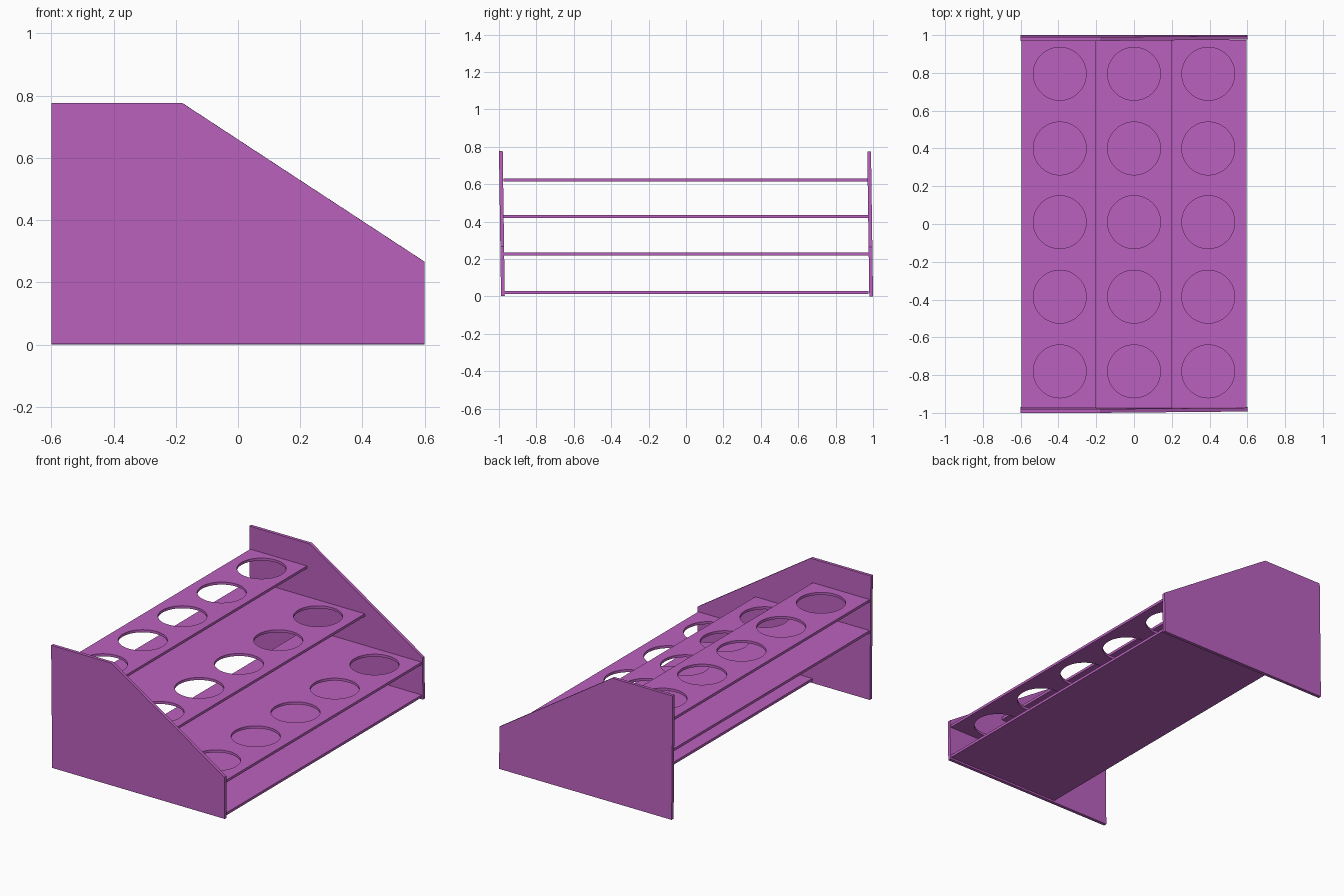
import bpy, bmesh, math
from mathutils import Matrix

if "Cube" in bpy.data.objects:
    bpy.data.objects.remove(bpy.data.objects["Cube"])

mat = bpy.data.materials.new("purple")
mat.diffuse_color = (0.50, 0.12, 0.52, 1)
mat.use_nodes = True
mat.node_tree.nodes["Principled BSDF"].inputs["Base Color"].default_value = mat.diffuse_color


def plate(name, outline, thick, holes=(), radius=0.14, matrix=Matrix()):
    """Flat board cut from an outline, with optional round holes."""
    cu = bpy.data.curves.new(name, 'CURVE')
    cu.dimensions = '2D'
    cu.fill_mode = 'BOTH'
    cu.extrude = thick / 2
    loops = [outline]
    for cx, cy in holes:
        loops.append([(cx + radius * math.cos(math.tau * i / 64),
                       cy + radius * math.sin(math.tau * i / 64)) for i in range(64)])
    for pts in loops:
        sp = cu.splines.new('POLY')
        sp.points.add(len(pts) - 1)
        for p, (x, y) in zip(sp.points, pts):
            p.co = (x, y, 0, 1)
        sp.use_cyclic_u = True
    tmp = bpy.data.objects.new(name + "_outline", cu)
    bpy.context.collection.objects.link(tmp)
    bpy.context.view_layer.update()
    me = bpy.data.meshes.new_from_object(
        tmp.evaluated_get(bpy.context.evaluated_depsgraph_get()))
    bpy.data.objects.remove(tmp)

    # weld caps to rims
    bm = bmesh.new()
    bm.from_mesh(me)
    bmesh.ops.remove_doubles(bm, verts=bm.verts, dist=1e-5)
    bmesh.ops.recalc_face_normals(bm, faces=bm.faces)
    bm.transform(matrix)
    bm.to_mesh(me)
    bm.free()
    me.name = name
    me.materials.clear()
    me.materials.append(mat)
    ob = bpy.data.objects.new(name, me)
    bpy.context.collection.objects.link(ob)
    bpy.ops.object.select_all(action='DESELECT')
    ob.select_set(True)
    bpy.context.view_layer.objects.active = ob
    bpy.ops.object.shade_smooth_by_angle(angle=math.radians(30))


# Shelves: each 0.8 deep, stepping up and back; three have a row of cup holes
L = 0.975
rows = [0.795, 0.40, 0.01, -0.385, -0.78]
for name, x0, x1, z, hx in [
        ("base_board", -0.2, 0.595, 0.022, None),
        ("lower_shelf", -0.2, 0.595, 0.228, 0.393),
        ("middle_shelf", -0.595, 0.2, 0.427, 0.0),
        ("top_shelf", -0.595, -0.2, 0.622, -0.393)]:
    holes = [] if hx is None else [(hx, y) for y in rows]
    plate(name, [(x0, -L), (x1, -L), (x1, L), (x0, L)], 0.016, holes,
          matrix=Matrix.Translation((0, 0, z)))

# Side panels, leaning very slightly toward the front
side = [(-0.6, 0), (0.6, 0), (0.6, 0.264), (-0.18, 0.775), (-0.6, 0.775)]
for name, y, z in [("front_side_panel", -0.979, 0.002), ("back_side_panel", 0.99, 0)]:
    plate(name, side, 0.02,
          matrix=Matrix.Translation((0, y, z)) @ Matrix.Rotation(math.radians(90.8), 4, 'X'))
